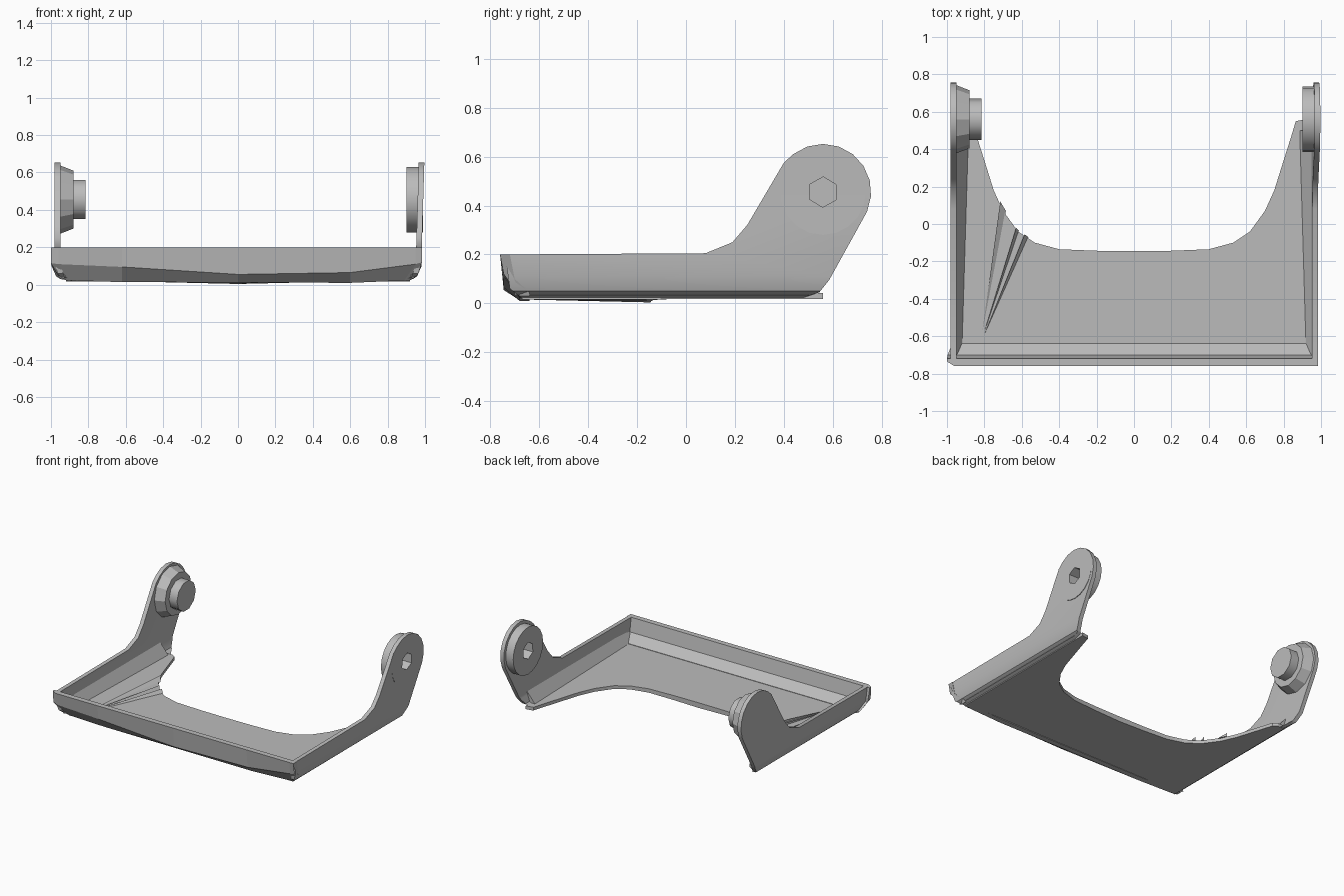
import bpy, bmesh, math
from mathutils import Vector

if "Cube" in bpy.data.objects:
    bpy.data.objects.remove(bpy.data.objects["Cube"], do_unlink=True)

grey = bpy.data.materials.new("plain_grey")
grey.use_nodes = True
GREY = (0.5, 0.5, 0.5, 1)
grey.diffuse_color = GREY
grey.node_tree.nodes["Principled BSDF"].inputs["Base Color"].default_value = GREY

PIVOT_Y, PIVOT_Z = 0.56, 0.455


def finish(name, bm, smooth=None):
    bmesh.ops.recalc_face_normals(bm, faces=bm.faces)
    mesh = bpy.data.meshes.new(name)
    bm.to_mesh(mesh)
    bm.free()
    mesh.materials.append(grey)
    obj = bpy.data.objects.new(name, mesh)
    bpy.context.collection.objects.link(obj)
    if smooth:
        bpy.ops.object.select_all(action='DESELECT')
        obj.select_set(True)
        bpy.context.view_layer.objects.active = obj
        bpy.ops.object.shade_smooth_by_angle(angle=math.radians(smooth))
    return obj


def loft(rings):
    """Closed solid through rings of matching points."""
    bm = bmesh.new()
    rows = [[bm.verts.new(p) for p in ring] for ring in rings]
    n = len(rows[0])
    for a, b in zip(rows, rows[1:]):
        for i in range(n):
            j = (i + 1) % n
            bm.faces.new((a[i], a[j], b[j], b[i]))
    bm.faces.new(rows[0])
    bm.faces.new(rows[-1][::-1])
    return bm


def tuck(z):
    """How far the rounded lower edge pulls inward at a height."""
    if z >= 0.11:
        return 0
    if z >= 0.05:
        return 0.02 * (0.11 - z) / 0.06
    return 0.02 + 0.045 * (0.05 - z) / 0.03


def circle(x, radius, sides, turn=0):
    angles = [turn + math.tau * i / sides for i in range(sides)]
    return [(x, PIVOT_Y + radius * math.cos(a), PIVOT_Z + radius * math.sin(a)) for a in angles]


def disc(name, x0, x1, r0, r1, sides, smooth=None):
    return finish(name, loft([circle(x0, r0, sides), circle(x1, r1, sides)]), smooth)


# Side walls, each running back into a round-headed arm
arm_profile = [(-0.74, 0.2), (0.08, 0.205), (0.19, 0.25), (0.25, 0.32), (0.40, 0.575)]
for k in range(9):
    a = math.radians(128 - k * 19)
    arm_profile.append((PIVOT_Y + 0.197 * math.cos(a), PIVOT_Z + 0.197 * math.sin(a)))
arm_profile += [(0.585, 0.095), (0.545, 0.045), (0.47, 0.02), (-0.67, 0.02), (-0.72, 0.06)]


def side_arm(name, side):
    outer = 0.98
    bm = loft([[(side * x, y, z) for y, z in arm_profile] for x in (outer - 0.03, outer)])
    for z in (0.11, 0.05):
        bmesh.ops.bisect_plane(bm, geom=bm.verts[:] + bm.edges[:] + bm.faces[:],
                               plane_co=(0, 0, z), plane_no=(0, 0, 1))
    for v in bm.verts:
        v.co.x -= side * tuck(v.co.z)
        if side > 0:
            v.co.x += 0.03 * max(0, v.co.z - 0.11)
    return finish(name, bm, 35)


left_arm = side_arm("left_arm", 1)
right_arm = side_arm("right_arm", -1)

# Pivot discs, and the peg on the right
left_disc = disc("left_pivot_disc", 0.9, 0.99, 0.175, 0.175, 20, 35)
disc("right_pivot_disc", -0.97, -0.88, 0.19, 0.155, 12)
disc("right_pivot_peg", -0.9, -0.815, 0.11, 0.11, 10, 40)

# Six-sided hole through the left arm
cutter = finish("hole_cutter", loft([circle(0.8, 0.062, 6, 0.5), circle(1.1, 0.062, 6, 0.5)]))
cutter.hide_render = True
for obj in (left_arm, left_disc):
    mod = obj.modifiers.new("hole", 'BOOLEAN')
    mod.operation = 'DIFFERENCE'
    mod.solver = 'EXACT'
    mod.object = cutter
    bpy.context.view_layer.objects.active = obj
    bpy.ops.object.modifier_apply(modifier=mod.name)
bpy.data.objects.remove(cutter, do_unlink=True)

# Front lip, its lower chamfer shallower towards the middle
rings = []
for x, chamfer, low in ((-1, 0.115, 0.03), (-0.96, 0.11, 0.022), (-0.62, 0.095, 0.014),
                        (0, 0.055, 0.012), (0.6, 0.065, 0.01), (0.95, 0.11, 0.022),
                        (0.985, 0.12, 0.03)):
    ring = [(-0.76, 0.2), (-0.72, 0.2), (-0.70, 0.1), (-0.64, 0.045),
            (-0.64, low), (-0.68, low), (-0.745, chamfer)]
    if x == -1:
        ring[0] = (-0.735, 0.2)
        ring[-1] = (-0.73, chamfer)
    end = abs(x) > 0.9
    rings.append([(x - math.copysign(tuck(max(z, 0.02)) if end else 0, x), y, z)
                  for y, z in ring])
finish("front_lip", loft(rings))

# Floor with a deep curved cut-out at the back
curve = [(0, -0.145), (0.2, -0.143), (0.4, -0.135), (0.53, -0.1), (0.62, -0.04), (0.70, 0.07),
         (0.75, 0.18), (0.80, 0.34), (0.835, 0.45), (0.865, 0.55), (0.92, 0.56)]
right_edge = [(-x, min(y, 0.47)) for x, y in curve[:0:-1]]
rings = []
for x, y in right_edge + curve:
    sag = 0.014 * max(0, 1 - abs(x) / 0.6)
    rings.append([(x, -0.67, 0.042), (x, y, 0.042), (x, y, 0.018 - sag), (x, -0.67, 0.016)])
finish("floor", loft(rings), 30)

# Sloped fillets where the floor meets the side walls
for name, side, back in (("left_fillet", 1, 0.5), ("right_fillet", -1, 0.45)):
    finish(name, loft([[(side * 0.96, y, 0.13), (side * x, y, 0.04), (side * 0.94, y, 0.035)]
                       for y, x in ((-0.7, 0.92), (back, 0.885))]))

# Thin creases fanning over the right of the floor
tip = Vector((-0.82, -0.64, 0.04))
for i, (a, b) in enumerate((((-0.715, 0.12), (-0.685, 0.07)), ((-0.63, -0.02), (-0.615, -0.035)),
                            ((-0.585, -0.055), (-0.565, -0.07)))):
    bm = bmesh.new()
    corners = [tip, (*a, 0.04), (*b, 0.04), (a[0], a[1], 0.065)]
    vs = [bm.verts.new(c) for c in corners]
    for f in ((0, 1, 2), (0, 2, 3), (0, 3, 1), (1, 3, 2)):
        bm.faces.new([vs[j] for j in f])
    finish("floor_crease_%d" % (i + 1), bm)
